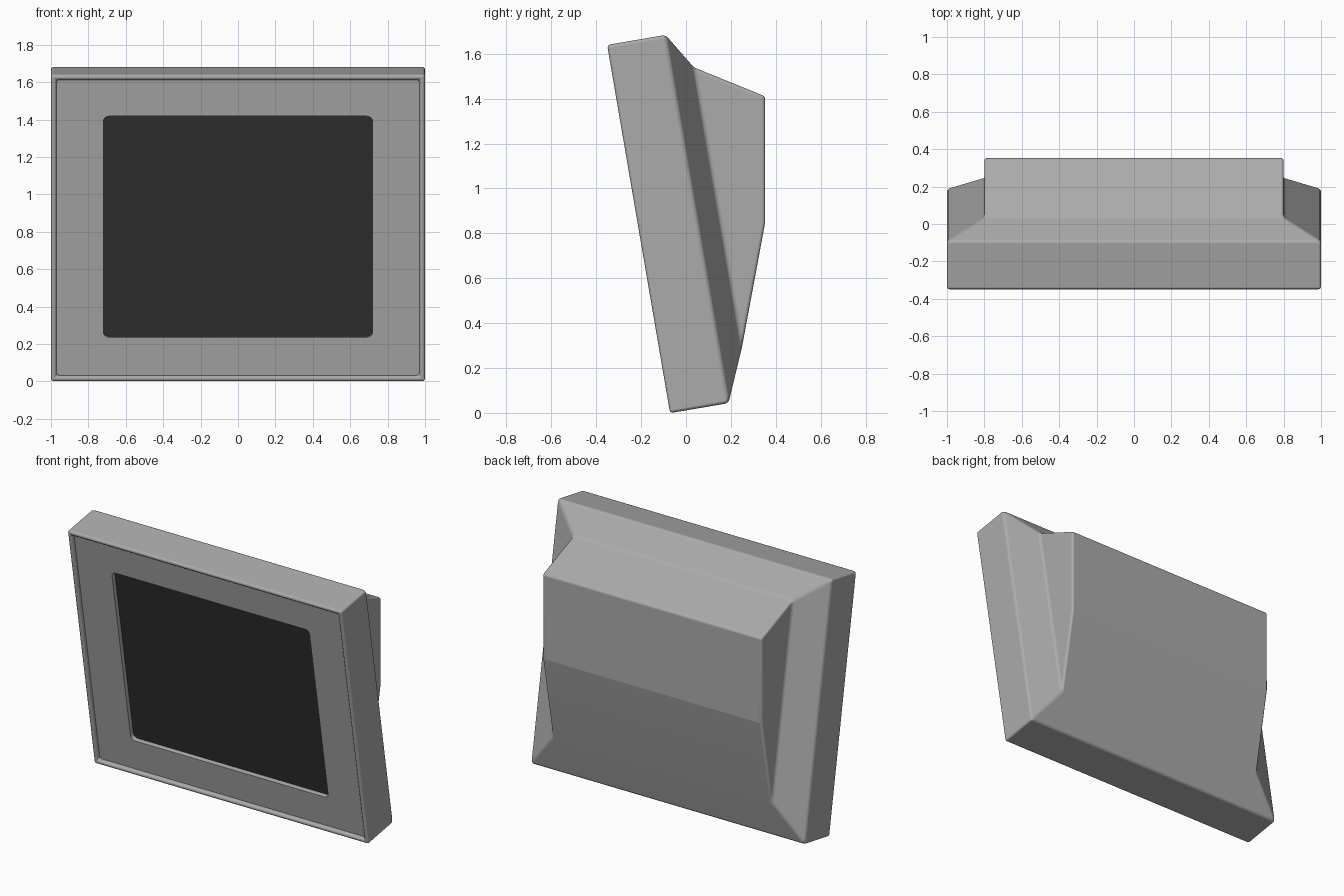
import bpy, bmesh
from math import sin, cos, radians, pi

if "Cube" in bpy.data.objects:
    bpy.data.objects.remove(bpy.data.objects["Cube"])

TILT = radians(9.7)
HEIGHT, DEPTH = 1.664, 0.264


def place(x, v, d):
    """Tilted panel coordinates: x across, v up the face, d behind the face."""
    return (x, -0.071 + d * cos(TILT) - v * sin(TILT), -0.001 + v * cos(TILT) + d * sin(TILT))


def material(name, value):
    mat = bpy.data.materials.new(name)
    mat.diffuse_color = (value, value, value, 1)
    mat.use_nodes = True
    mat.node_tree.nodes["Principled BSDF"].inputs["Base Color"].default_value = mat.diffuse_color
    return mat


def make_object(name, bm, mat, recalc=True):
    if recalc:
        bmesh.ops.recalc_face_normals(bm, faces=bm.faces)
    mesh = bpy.data.meshes.new(name)
    bm.to_mesh(mesh)
    bm.free()
    mesh.materials.append(mat)
    ob = bpy.data.objects.new(name, mesh)
    bpy.context.collection.objects.link(ob)
    return ob


def ring(bm, half, low, high, d, r=0.0, steps=5):
    """Rectangle on the tilted face, optionally with round corners."""
    pts = []
    corners = [(half, high), (-half, high), (-half, low), (half, low)]
    for i, (x, v) in enumerate(corners):
        sx, sv = (1 if x > 0 else -1), (1 if v == high else -1)
        if not r:
            pts.append((x, v))
            continue
        for k in range(steps):
            a = i * pi / 2 + pi / 2 * k / (steps - 1)
            pts.append((x - sx * r + r * cos(a), v - sv * r + r * sin(a)))
    return [bm.verts.new(place(x, v, d)) for x, v in pts]


def bridge(bm, a, b):
    n = len(a)
    for i in range(n):
        bm.faces.new((a[i], a[(i + 1) % n], b[(i + 1) % n], b[i]))


plastic = material("grey_plastic", 0.41)
dark = material("dark_glass", 0.03)

# Casing: rim, tilted box, tapered back and rear hump in one skin
bm = bmesh.new()
rings = [ring(bm, 0.97, 0.03, HEIGHT - 0.03, 0.10),
         ring(bm, 0.97, 0.03, HEIGHT - 0.03, 0.0),
         ring(bm, 1.0, 0.0, HEIGHT, 0.0),
         ring(bm, 1.0, 0.0, HEIGHT, DEPTH),
         ring(bm, 0.8, 0.232, 1.50, 0.364)]
for a, b in zip(rings, rings[1:]):
    bridge(bm, a, b)
bm.faces.new(rings[0])
tr, tl, bl, br = rings[-1]
right = [tr] + [bm.verts.new((0.8, 0.353, z)) for z in (1.41, 0.85)] + [br]
left = [tl] + [bm.verts.new((-0.8, 0.353, z)) for z in (1.41, 0.85)] + [bl]
for i in range(3):
    bm.faces.new((right[i], right[i + 1], left[i + 1], left[i]))
bm.faces.new(right)
bm.faces.new(left)
casing = make_object("casing", bm, plastic)
bevel = casing.modifiers.new("soft_edges", 'BEVEL')
bevel.width = 0.0145
bevel.segments = 3
bevel.limit_method = 'ANGLE'
bevel.angle_limit = radians(15)
bevel.harden_normals = True

# Bezel: recessed face with a round-cornered opening
bm = bmesh.new()
LOW, HIGH = 0.236, 1.435
loops = [ring(bm, 0.972, 0.028, HEIGHT - 0.028, 0.025, 0.012),
         ring(bm, 0.72, LOW, HIGH, 0.025, 0.03),
         ring(bm, 0.72, LOW, HIGH, 0.065, 0.03)]
for a, b in zip(loops, loops[1:]):
    bridge(bm, b, a)
bezel = make_object("bezel", bm, plastic, False)

# Screen: dark pane at the bottom of the opening
bm = bmesh.new()
bm.faces.new(ring(bm, 0.722, LOW - 0.002, HIGH + 0.002, 0.055, 0.03)[::-1])
screen = make_object("screen", bm, dark, False)
for ob in (bezel, screen):
    if any(p.normal.y > 0.9 for p in ob.data.polygons):
        ob.data.flip_normals()

for ob in (casing, bezel):
    bpy.ops.object.select_all(action='DESELECT')
    ob.select_set(True)
    bpy.context.view_layer.objects.active = ob
    bpy.ops.object.shade_smooth_by_angle(angle=radians(35))

# Crisp crease across the back of the hump
for e in casing.data.edges:
    if all(abs(casing.data.vertices[i].co.z - 0.85) < 0.001 for i in e.vertices):
        e.use_edge_sharp = True
